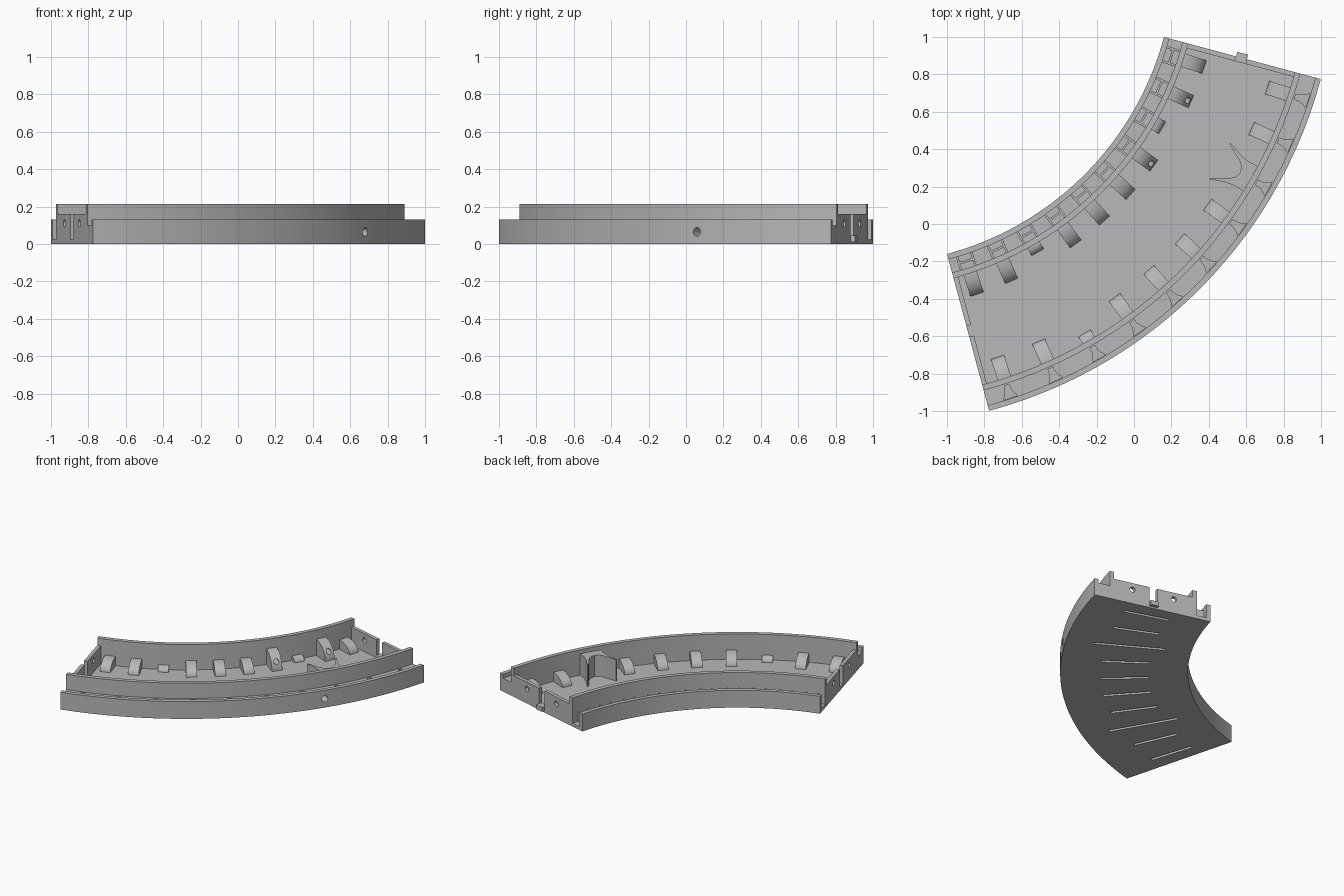
import bpy
import bmesh
from math import sin, cos, pi, radians

if "Cube" in bpy.data.objects:
    bpy.data.objects.remove(bpy.data.objects["Cube"])

# Arc centre, sector angles and main radii
CX, CY = -1.424, 1.424
A0, A1 = -75, -15
R_IN, R_OUT = 1.64, 2.508
WALL_IN, WALL_OUT = 1.774, 2.364
MID = (WALL_IN + WALL_OUT) / 2
FLOOR, END_H, LOW, TALL = 0.025, 0.16, 0.13, 0.215
STATIONS = [A0 + 3 + 6 * i for i in range(10)]

grey = bpy.data.materials.new("plain_grey")
grey.use_nodes = True
grey.diffuse_color = (0.48, 0.48, 0.48, 1)
grey.node_tree.nodes["Principled BSDF"].inputs["Base Color"].default_value = (0.48, 0.48, 0.48, 1)


def place(angle, u, v, z):
    """Radial distance u and tangential offset v to world space."""
    c, s = cos(radians(angle)), sin(radians(angle))
    return (CX + u * c - v * s, CY + u * s + v * c, z)


def loft(bm, rings):
    """Closed solid through matching rings of points."""
    rows = [[bm.verts.new(p) for p in ring] for ring in rings]
    n = len(rows[0])
    for a, b in zip(rows, rows[1:]):
        for i in range(n):
            j = (i + 1) % n
            bm.faces.new((a[i], a[j], b[j], b[i]))
    bm.faces.new(rows[0][::-1])
    bm.faces.new(rows[-1])


def plan(bm, angle, outline, z0, z1):
    """Outline of (u, v) extruded upward."""
    loft(bm, [[place(angle, u, v, z) for u, v in outline] for z in (z0, z1)])


def section(bm, angle, outline, v0, v1):
    """Outline of (u, z) extruded tangentially."""
    loft(bm, [[place(angle, u, v, z) for u, z in outline] for v in (v0, v1)])


def box(bm, angle, u0, u1, v0, v1, z0, z1):
    plan(bm, angle, [(u0, v0), (u1, v0), (u1, v1), (u0, v1)], z0, z1)


def ring(r, a, b, n=24):
    return [(a + r * cos(2 * pi * i / n), b + r * sin(2 * pi * i / n)) for i in range(n)]


def radial_hole(bm, angle, u0, u1, v, z, r):
    loft(bm, [[place(angle, u, a, b) for a, b in ring(r, v, z)] for u in (u0, u1)])


def finish(name, bm):
    bmesh.ops.recalc_face_normals(bm, faces=bm.faces[:])
    mesh = bpy.data.meshes.new(name)
    bm.to_mesh(mesh)
    bm.free()
    mesh.materials.append(grey)
    ob = bpy.data.objects.new(name, mesh)
    bpy.context.collection.objects.link(ob)
    return ob


def activate(ob):
    bpy.ops.object.select_all(action='DESELECT')
    ob.select_set(True)
    bpy.context.view_layer.objects.active = ob


def cut(ob, bm):
    tool = finish("cutter", bm)
    tool.hide_render = True
    mod = ob.modifiers.new("cut", 'BOOLEAN')
    mod.operation, mod.solver, mod.object = 'DIFFERENCE', 'EXACT', tool
    activate(ob)
    bpy.ops.object.modifier_apply(modifier=mod.name)
    bpy.data.objects.remove(tool)


# Curved tray: floor, two tall walls, two low rims, swept in one piece
profile = [(R_IN, 0), (R_OUT, 0), (R_OUT, LOW), (2.478, LOW), (2.478, 0.1), (2.395, 0.1),
           (2.395, TALL), (WALL_OUT, TALL), (WALL_OUT, FLOOR), (WALL_IN, FLOOR),
           (WALL_IN, TALL), (1.743, TALL), (1.743, FLOOR), (1.67, FLOOR), (1.67, LOW), (R_IN, LOW)]
bm = bmesh.new()
STEPS = 60
loft(bm, [[place(A0 + (A1 - A0) * i / STEPS, u, 0, z) for u, z in profile] for i in range(STEPS + 1)])
tray = finish("curved_tray", bm)

# Underside grooves, bell-shaped rim pockets, outer cable hole, joint recess
bm = bmesh.new()
for a in STATIONS:
    reach = 0.25 if a in (-60, -30) else 0.163
    box(bm, a, MID - reach, MID + reach, -0.011, 0.011, -0.02, 0.016)
    bell = [(2.403, 0.014), (2.43, 0.016), (2.455, 0.026), (2.474, 0.04)]
    plan(bm, a, bell + [(u, -v) for u, v in reversed(bell)], 0.04, 0.12)
radial_hole(bm, -33, 2.3, 2.6, 0, 0.065, 0.023)
box(bm, A0, MID - 0.035, MID + 0.035, -0.02, 0.025, 0.012, 0.06)
cut(tray, bm)

# End walls with a centre slot and two bolt holes
for name, a, side in (("front_end_wall", A0, 1), ("back_end_wall", A1, -1)):
    bm = bmesh.new()
    box(bm, a, WALL_IN - 0.004, WALL_OUT + 0.004, 0, side * 0.026, 0.001, END_H)
    end = finish(name, bm)
    bm = bmesh.new()
    box(bm, a, MID - 0.03, MID + 0.03, -0.05, 0.05, FLOOR, 0.3)
    for off in (-0.155, 0.155):
        section(bm, a, ring(0.02, MID + off, 0.11), -0.05, 0.05)
    cut(end, bm)

# Joint tab that fits the recess of the next section
bm = bmesh.new()
box(bm, A1, MID - 0.03, MID + 0.03, -0.026, 0.025, 0.012, 0.045)
finish("joint_tab", bm)


# Rounded ramps running from the tall walls to the floor
def ramp(bm, a, wall, way, length, height):
    arc = [(wall + way * length * sin(pi / 2 * t / 8),
            FLOOR + height * cos(pi / 2 * t / 8)) for t in range(9)]
    back = wall - way * 0.005
    section(bm, a, [(back, 0.01), (back, FLOOR + height)] + arc + [(arc[-1][0], 0.01)], -0.037, 0.037)


for name, wall, way in (("inner_ramps", WALL_IN, 1), ("outer_ramps", WALL_OUT, -1)):
    bm = bmesh.new()
    for a in STATIONS:
        short = a in (-60, -30)
        lug = way == 1 and a in (-36, -24)
        if lug or (way == -1 and a == -30):
            continue
        ramp(bm, a, wall, way, 0.045 if short else 0.118, 0.035 if short else 0.07)
    finish(name, bm)

# Two taller lugs with a round hole
for name, a in (("front_lug", -36), ("back_lug", -24)):
    bm = bmesh.new()
    ramp(bm, a, WALL_IN, 1, 0.118, 0.12)
    lug = finish(name, bm)
    bm = bmesh.new()
    radial_hole(bm, a, WALL_IN + 0.03, 2.0, 0, 0.085, 0.018)
    cut(lug, bm)

# Forked bracket on the outer wall
outer = [(WALL_OUT + 0.004, 0.078), (2.31, 0.074), (2.25, 0.085), (2.175, 0.112)]
inner = [(2.175, 0.103), (2.22, 0.078), (2.265, 0.055), (2.29, 0.03), (2.3, 0)]
half = outer + inner
bm = bmesh.new()
plan(bm, -30, half + [(u, -v) for u, v in reversed(half[:-1])], 0.01, 0.185)
finish("forked_bracket", bm)

# Small wire clips in the inner channel: two ribs and a crossbar
bm = bmesh.new()
for a in STATIONS:
    for v in (-0.04, 0.04):
        box(bm, a, 1.668, 1.745, v - 0.006, v + 0.006, 0.02, 0.1)
    box(bm, a, 1.7, 1.712, -0.036, 0.036, 0.02, 0.1)
finish("wire_clips", bm)

# Smooth curves, crisp edges
for ob in bpy.context.collection.objects:
    if ob.type == 'MESH':
        activate(ob)
        bpy.ops.object.shade_smooth_by_angle(angle=radians(30))
